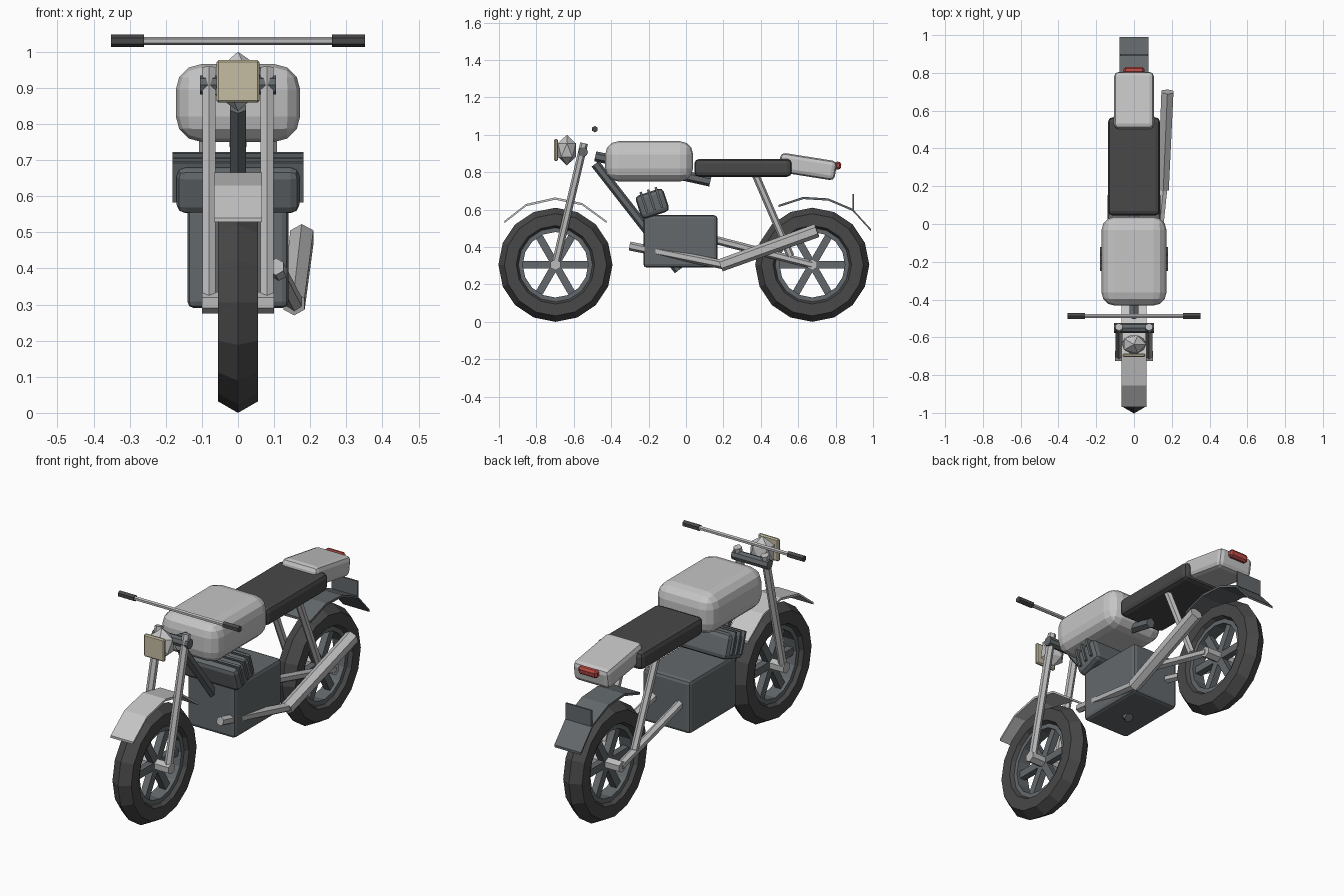
import bpy, bmesh, math
from mathutils import Vector, Matrix

if "Cube" in bpy.data.objects:
    bpy.data.objects.remove(bpy.data.objects["Cube"], do_unlink=True)


def material(name, r, g, b):
    m = bpy.data.materials.new(name)
    m.use_nodes = True
    m.diffuse_color = (r, g, b, 1)
    m.node_tree.nodes["Principled BSDF"].inputs["Base Color"].default_value = (r, g, b, 1)
    return m


paint = material("light grey paint", .56, .56, .56)
metal = material("pale metal", .5, .5, .5)
slate = material("slate grey", .125, .14, .15)
rubber = material("black rubber", .065, .065, .065)
cream = material("cream glass", .56, .51, .36)
red = material("red lens", .5, .07, .06)


def finish(name, bm, mat):
    bmesh.ops.recalc_face_normals(bm, faces=bm.faces)
    me = bpy.data.meshes.new(name)
    bm.to_mesh(me)
    bm.free()
    me.materials.append(mat)
    ob = bpy.data.objects.new(name, me)
    bpy.context.collection.objects.link(ob)
    return ob


def box(name, center, size, mat, tilt=0, bevel=0, segments=2):
    """Box tilted about x (degrees), with optional rounded edges."""
    bm = bmesh.new()
    bmesh.ops.create_cube(bm, size=1)
    bmesh.ops.scale(bm, vec=size, verts=bm.verts)
    if bevel:
        bmesh.ops.bevel(bm, geom=bm.edges[:], offset=bevel, segments=segments,
                        profile=0.5, affect='EDGES')
    turn = Matrix.Translation(center) @ Matrix.Rotation(math.radians(tilt), 4, 'X')
    bmesh.ops.transform(bm, matrix=turn, verts=bm.verts)
    return finish(name, bm, mat)


def tube(name, a, b, r, mat, r2=None, sides=6):
    """Faceted tube between two points."""
    a, b = Vector(a), Vector(b)
    bm = bmesh.new()
    bmesh.ops.create_cone(bm, cap_ends=True, segments=sides, radius1=r,
                          radius2=r if r2 is None else r2, depth=(b - a).length)
    turn = Matrix.Translation((a + b) / 2) @ (b - a).to_track_quat('Z', 'Y').to_matrix().to_4x4()
    bmesh.ops.transform(bm, matrix=turn, verts=bm.verts)
    return finish(name, bm, mat)


def ring(name, center, profile, mat, steps=16):
    """Closed (x, radius) profile swept around a wheel axis."""
    bm = bmesh.new()
    loops = []
    for i in range(steps):
        t = math.tau * i / steps
        loops.append([bm.verts.new((x, center[1] + r * math.sin(t), center[2] + r * math.cos(t)))
                      for x, r in profile])
    n = len(profile)
    for i, cur in enumerate(loops):
        nxt = loops[(i + 1) % steps]
        for j in range(n):
            k = (j + 1) % n
            bm.faces.new((cur[j], cur[k], nxt[k], nxt[j]))
    return finish(name, bm, mat)


def fender(name, path, half_width, mat, thick=.012):
    """Bent plate following (y, z) points."""
    bm = bmesh.new()
    rows = [[bm.verts.new((x, y, z + dz)) for x, dz in
             ((-half_width, 0), (half_width, 0), (half_width, -thick), (-half_width, -thick))]
            for y, z in path]
    for p, q in zip(rows, rows[1:]):
        for j in range(4):
            k = (j + 1) % 4
            bm.faces.new((p[j], p[k], q[k], q[j]))
    bm.faces.new(rows[0])
    bm.faces.new(rows[-1])
    return finish(name, bm, mat)


# Wheels: hexagonal tyre section, rim band, six spokes, hub
AXLE = .305
tyre_r, section = .2415, .0635
tyre = [(section * math.sin(math.tau * i / 6), tyre_r + section * math.cos(math.tau * i / 6))
        for i in range(6)]
rim = [(-.035, .2), (.035, .2), (.035, .175), (-.035, .175)]
for label, y in (("front", -.698), ("rear", .675)):
    c = (0, y, AXLE)
    ring(label + "_tyre", c, tyre, rubber)
    ring(label + "_rim", c, rim, slate)
    for i in range(3):
        box(f"{label}_spoke_{i + 1}", c, (.035, .37, .04), slate, tilt=60 * i)
    tube(label + "_hub", (-.1, y, AXLE), (.1, y, AXLE), .03, metal)

# Fenders and number plate
fender("front_fender", [(-.97, .54), (-.855, .63), (-.70, .665), (-.555, .635), (-.425, .54)],
       .066, paint)
fender("rear_fender", [(.494, .625), (.627, .668), (.76, .66), (.89, .605), (.99, .495)],
       .078, slate)
box("number_plate", (0, .895, .64), (.15, .009, .085), slate)

# Paired fork legs, swingarm and shocks
for side, s in (("left", 1), ("right", -1)):
    tube(side + "_fork_leg", (s * .08, -.698, .305), (s * .08, -.545, .955), .021, metal)
    tube(side + "_swingarm", (s * .075, .05, .465), (s * .085, .675, .305), .022, metal)
    tube(side + "_shock", (s * .09, .37, .79), (s * .09, .56, .35), .02, metal)
    tube(side + "_grip", (s * .26, -.487, 1.03), (s * .352, -.487, 1.03), .017, rubber)

# Steering
tube("handlebar", (-.3, -.487, 1.03), (.3, -.487, 1.03), .011, metal)
tube("fork_clamp", (-.105, -.55, .908), (.105, -.55, .908), .026, slate, sides=8)

# Headlight
bm = bmesh.new()
bmesh.ops.create_icosphere(bm, subdivisions=1, radius=1)
bmesh.ops.scale(bm, vec=(.072, .056, .082), verts=bm.verts)
bmesh.ops.translate(bm, vec=(0, -.637, .918), verts=bm.verts)
finish("headlight_shell", bm, paint)
box("headlight_lens", (0, -.695, .918), (.12, .02, .118), cream, bevel=.006, segments=1)

# Frame tubes
tube("backbone", (0, -.485, .885), (0, .13, .75), .027, slate)
tube("down_tube", (0, -.485, .845), (0, -.04, .275), .025, slate)

# Tank, seat and tail
tank = box("fuel_tank", (0, -.197, .858), (.344, .47, .215), paint, bevel=.07, segments=3)
for v in tank.data.vertices:
    # squarer ends along the length
    v.co.y = -.197 + max(-.235, min(.235, (v.co.y + .197) * 1.0))
box("seat", (0, .305, .823), (.275, .52, .095), rubber, bevel=.024)
box("tail_cowl", (0, .65, .83), (.21, .305, .105), paint, tilt=-9, bevel=.024)
box("tail_light", (0, .812, .835), (.11, .034, .042), red, tilt=-9, bevel=.01, segments=1)

# Engine with finned cylinder block
box("engine_case", (0, -.03, .43), (.28, .396, .28), slate, bevel=.018)
box("cylinder_block", (0, -.18, .632), (.34, .157, .13), slate, tilt=18, bevel=.024)
lean = math.radians(18)
for i in range(3):
    d = (i - 1) * .042
    box(f"cooling_fin_{i + 1}", (0, -.185 + d * math.cos(lean), .652 + d * math.sin(lean)),
        (.362, .013, .115), slate, tilt=18)

# Exhaust
tube("exhaust_header", (.105, -.3, .405), (.157, .2, .305), .024, metal)
tube("muffler", (.155, .185, .302), (.177, .70, .488), .034, metal, r2=.037)
